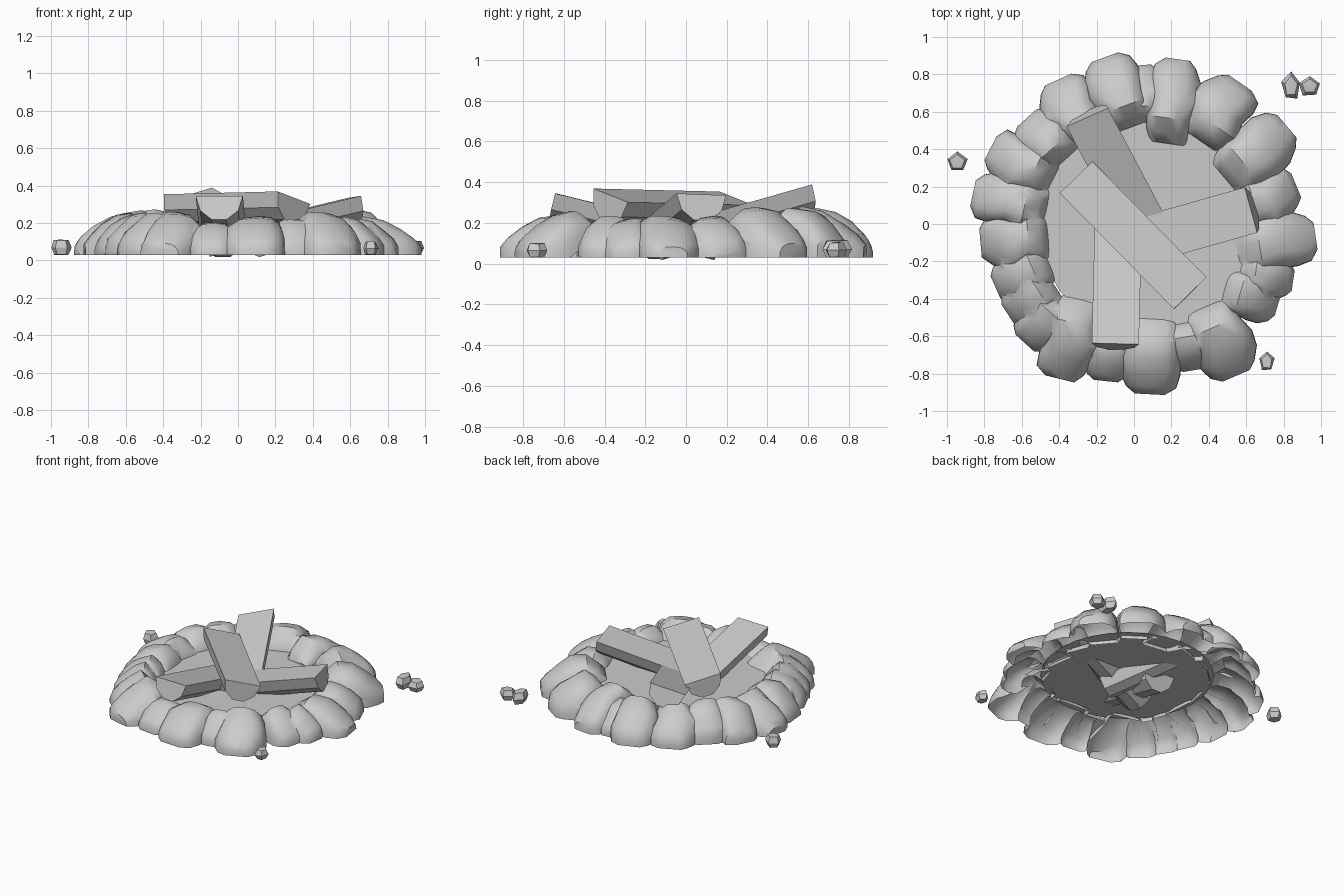
import bpy, bmesh, math, random
from mathutils import Vector

if "Cube" in bpy.data.objects:
    bpy.data.objects.remove(bpy.data.objects["Cube"])

random.seed(4)
BASE = 0.03


def add_object(name, me):
    ob = bpy.data.objects.new(name, me)
    bpy.context.collection.objects.link(ob)
    return ob


def smooth(ob, angle):
    bpy.ops.object.select_all(action='DESELECT')
    ob.select_set(True)
    bpy.context.view_layer.objects.active = ob
    bpy.ops.object.shade_smooth_by_angle(angle=math.radians(angle))


def finish(name, bm, angle=None):
    bmesh.ops.recalc_face_normals(bm, faces=bm.faces)
    me = bpy.data.meshes.new(name)
    bm.to_mesh(me)
    bm.free()
    ob = add_object(name, me)
    if angle:
        smooth(ob, angle)
    return ob


def loft(bm, rings):
    vs = [[bm.verts.new(p) for p in r] for r in rings]
    n = len(vs[0])
    for a, b in zip(vs, vs[1:]):
        for i in range(n):
            j = (i + 1) % n
            bm.faces.new((a[i], a[j], b[j], b[i]))
    bm.faces.new(vs[0])
    bm.faces.new(vs[-1])


# Stone body: inner end, outer end, width; stations are t, height, width, underside
STATIONS = [(-.07, .50, .75, .12), (.06, .76, .84, .11), (.25, 1, .94, .09), (.5, .92, 1.04, .03),
            (.72, .70, 1, .03), (.9, .46, .82, .03), (1, .27, .5, .03)]
ARCH = [(-1.08, 0), (-1.06, .42), (-.85, .78), (-.45, .97), (.1, 1),
        (.55, .95), (.88, .75), (1.06, .42), (1.08, 0)]


def stone(name, inner, outer, width, h):
    a, b = Vector((*inner, 0)), Vector((*outer, 0))
    side = Vector((-(b - a).y, (b - a).x, 0)).normalized() * width / 2
    skew = random.uniform(-.15, .15)
    rings = []
    for t, hh, w, base in STATIONS:
        k = random.uniform(.95, 1.05)
        top = max(BASE + h * hh * random.uniform(.96, 1.03), base + .02)
        c = a.lerp(b, t)
        lean = skew * math.sin(t * 9)
        rings.append([c + side * (u * w * k + lean) +
                      Vector((0, 0, base + (top - base) * v * (1 + skew * .6 * u)))
                      for u, v in ARCH])
    bm = bmesh.new()
    loft(bm, rings)
    return finish(name, bm)


STONES = [  # inner x, y, outer x, y, width, height
    (.57, -.12, .97, -.06, .28, .20), (.58, -.27, .85, -.31, .20, .19),
    (.50, -.35, .77, -.43, .23, .20), (.40, -.46, .55, -.81, .29, .23),
    (.29, -.54, .33, -.78, .24, .20), (.10, -.53, .08, -.91, .30, .21),
    (-.12, -.56, -.15, -.84, .24, .18), (-.29, -.43, -.39, -.83, .28, .23),
    (-.39, -.43, -.58, -.64, .24, .22), (-.44, -.34, -.67, -.49, .23, .22),
    (-.47, -.22, -.74, -.34, .23, .22), (-.48, -.08, -.82, -.11, .27, .23),
    (-.49, .09, -.86, .17, .26, .22), (-.46, .24, -.77, .40, .26, .24),
    (-.38, .36, -.57, .57, .26, .25), (-.27, .46, -.41, .77, .28, .23),
    (-.03, .54, -.16, .89, .28, .25), (.07, .56, .05, .85, .18, .20),
    (.18, .46, .24, .88, .25, .25), (.36, .47, .56, .76, .29, .25),
    (.51, .26, .82, .52, .29, .25), (.58, .08, .87, .20, .25, .21)]
parts = [stone(f"stone_{i}", s[:2], s[2:4], s[4], s[5]) for i, s in enumerate(STONES)]

# Fuse the stones into one ring, then open the underside
first = parts[0]
for other in parts[1:]:
    m = first.modifiers.new("fuse", 'BOOLEAN')
    m.operation, m.solver, m.object = 'UNION', 'EXACT', other
bpy.context.view_layer.update()
fused = bpy.data.meshes.new_from_object(first.evaluated_get(bpy.context.evaluated_depsgraph_get()))
for p in parts:
    bpy.data.objects.remove(p)
bm = bmesh.new()
bm.from_mesh(fused)
bm.normal_update()
bmesh.ops.delete(bm, geom=[f for f in bm.faces if f.normal.z < -.6], context='FACES')
bm.to_mesh(fused)
bm.free()
smooth(add_object("stone_ring", fused), 42)

# Ash bed inside the ring
bm = bmesh.new()
bmesh.ops.create_circle(bm, cap_ends=True, segments=28, radius=.58)
bmesh.ops.translate(bm, verts=bm.verts, vec=(.06, 0, .145))
finish("ash_bed", bm)


# Split half-round log, flat face up; roll lifts one long edge
def log(name, start, end, roll, r=.126, depth=.138):
    a, b = Vector(start), Vector(end)
    d = (b - a).normalized()
    side = d.cross(Vector((0, 0, 1))).normalized()
    up = side.cross(d)
    s2 = side * math.cos(roll) + up * math.sin(roll)
    u2 = up * math.cos(roll) - side * math.sin(roll)
    arc = [math.pi * k / 5 for k in range(6)]
    bm = bmesh.new()
    loft(bm, [[c + s2 * r * math.cos(t) - u2 * depth * math.sin(t) for t in arc]
              for c in (a, b)])
    finish(name, bm)


log("top_log", (-.31, .25, .32), (.30, -.37, .335), .27)
log("front_log", (-.10, -.64, .345), (-.08, .17, .145), 0)
log("back_log", (-.25, .57, .355), (.13, -.15, .15), -.28)
log("right_log", (.625, .075, .34), (-.17, -.15, .15), -.04)

# Scattered pebbles
for i, (x, y, sx, sy, h) in enumerate([(.84, .735, .052, .075, .09), (.94, .735, .06, .055, .08),
                                      (-.945, .33, .057, .055, .085), (.71, -.735, .042, .055, .075)]):
    bm = bmesh.new()
    bmesh.ops.create_uvsphere(bm, u_segments=5, v_segments=4, radius=1)
    for v in bm.verts:
        p = v.co * random.uniform(.92, 1.08)
        v.co = (x + p.x * sx, y + p.y * sy,
                BASE + h * .45 + min(max(p.z * h * .65, -h * .45), h * .5))
    finish(f"pebble_{i + 1}", bm, 30)
